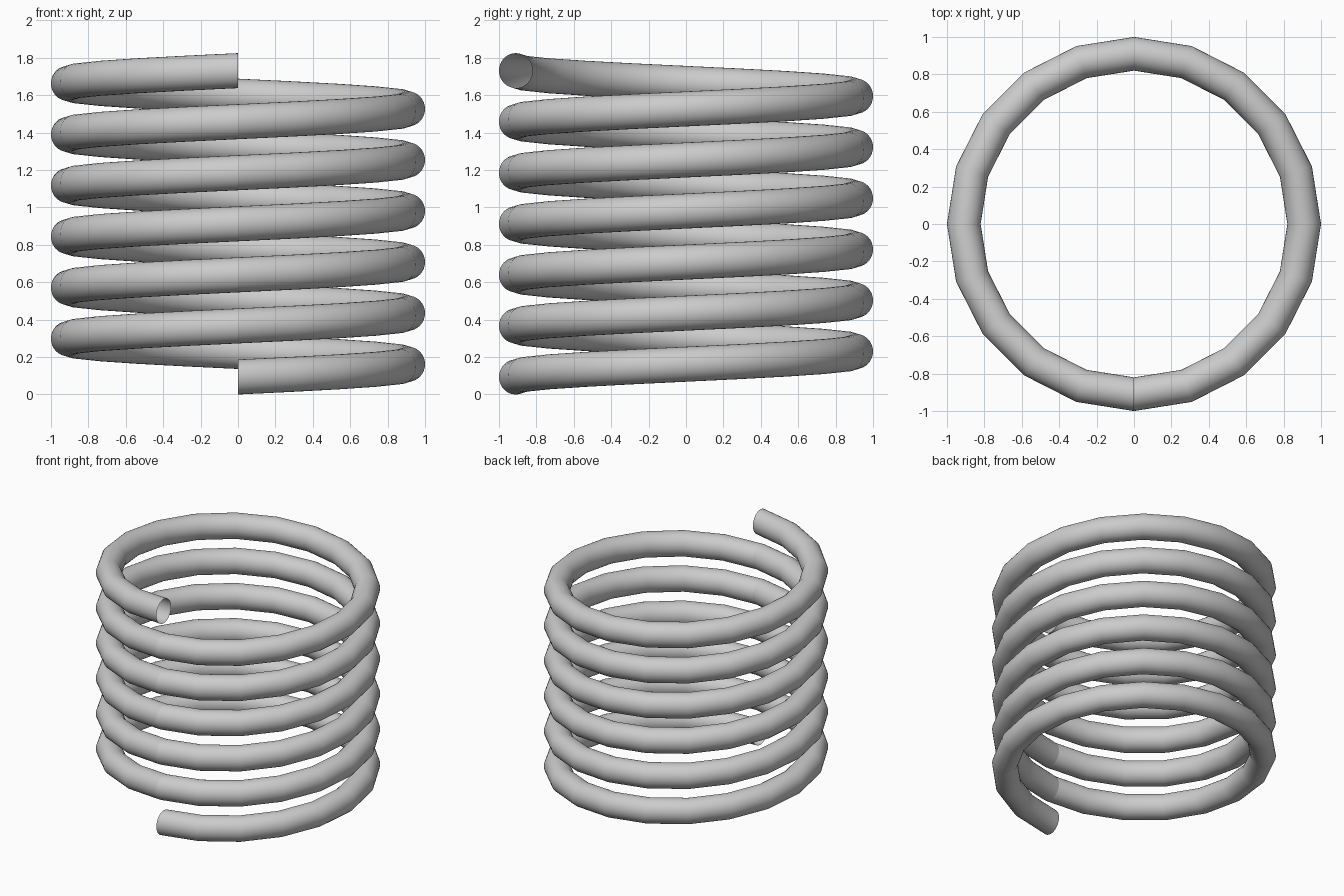
import bpy, bmesh
from math import sin, cos, pi

if "Cube" in bpy.data.objects:
    bpy.data.objects.remove(bpy.data.objects["Cube"])

TURNS, STEPS, SIDES = 6, 20, 32
PITCH = 0.273
COIL_R, WIRE_R, WIRE_H = 0.91, 0.09, 0.0935

# One open-ended turn of round wire, starting at the front
bm = bmesh.new()
rings = []
for i in range(STEPS + 1):
    a = -pi / 2 + 2 * pi * i / STEPS
    ring = []
    for k in range(SIDES):
        t = 2 * pi * k / SIDES
        r = COIL_R + WIRE_R * cos(t)
        z = WIRE_H * (1 + sin(t)) + PITCH * i / STEPS
        ring.append(bm.verts.new((r * cos(a), r * sin(a), z)))
    rings.append(ring)
for r0, r1 in zip(rings, rings[1:]):
    for k in range(SIDES):
        n = (k + 1) % SIDES
        f = bm.faces.new((r0[k], r1[k], r1[n], r0[n]))
        f.smooth = True

mesh = bpy.data.meshes.new("coil_spring")
bm.to_mesh(mesh)
bm.free()
spring = bpy.data.objects.new("coil_spring", mesh)
bpy.context.collection.objects.link(spring)

# Stack the turns end to end
stack = spring.modifiers.new("turns", 'ARRAY')
stack.count = TURNS
stack.use_relative_offset = False
stack.use_constant_offset = True
stack.constant_offset_displace = (0, 0, PITCH)
